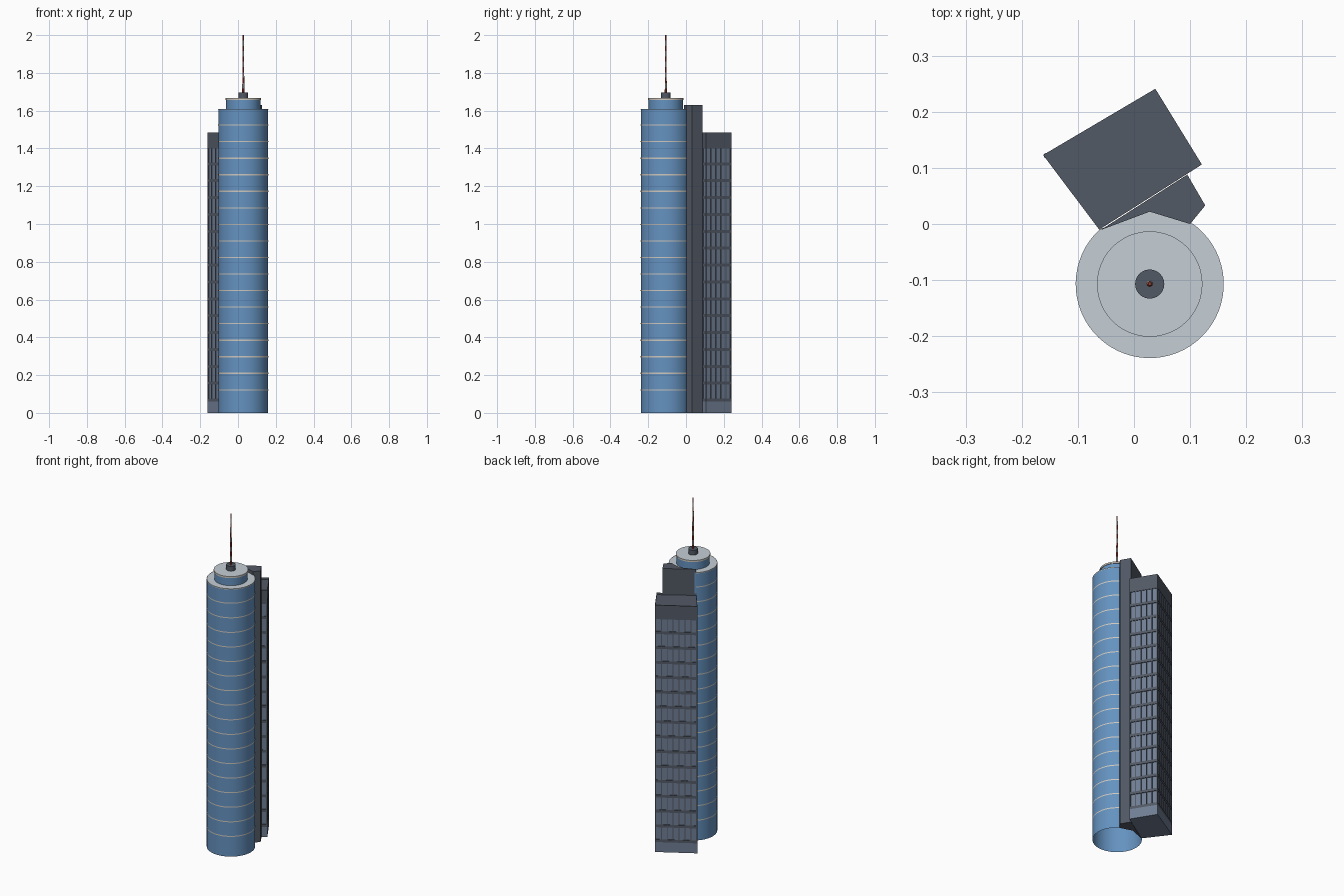
import bpy, bmesh, math
from mathutils import Vector

if "Cube" in bpy.data.objects:
    bpy.data.objects.remove(bpy.data.objects["Cube"])


def material(name, color):
    m = bpy.data.materials.new(name)
    m.use_nodes = True
    m.diffuse_color = (*color, 1)
    m.node_tree.nodes["Principled BSDF"].inputs["Base Color"].default_value = (*color, 1)
    return m


BLUE = material("blue glass", (0.13, 0.29, 0.53))
ROOF = material("pale roof", (0.56, 0.62, 0.67))
TRIM = material("cream trim", (0.62, 0.58, 0.52))
SLATE = material("dark slate", (0.085, 0.1, 0.13))
PANE = material("grey blue pane", (0.16, 0.205, 0.29))
RED = material("mast red", (0.35, 0.05, 0.03))
WHITE = material("mast white", (0.7, 0.7, 0.7))


def finish(name, bm, mats, smooth=False):
    mesh = bpy.data.meshes.new(name)
    bm.to_mesh(mesh)
    bm.free()
    obj = bpy.data.objects.new(name, mesh)
    bpy.context.collection.objects.link(obj)
    for m in mats:
        mesh.materials.append(m)
    if smooth:
        bpy.ops.object.select_all(action='DESELECT')
        obj.select_set(True)
        bpy.context.view_layer.objects.active = obj
        bpy.ops.object.shade_smooth_by_angle(angle=math.radians(25))
    return obj


def prism(bm, points, z0, z1, top=True, bottom=True, closed=True, top_slot=0):
    """Extrude a counter-clockwise outline; returns the top face."""
    low = [bm.verts.new((p[0], p[1], z0)) for p in points]
    high = [bm.verts.new((p[0], p[1], z1)) for p in points]
    n = len(points)
    for i in range(n if closed else n - 1):
        j = (i + 1) % n
        bm.faces.new((low[i], low[j], high[j], high[i]))
    if bottom:
        bm.faces.new(low[::-1])
    if top:
        face = bm.faces.new(high)
        face.material_index = top_slot
        return face


CX, CY, R = 0.028, -0.107, 0.132


def arc(radius, start=0, end=360, steps=48):
    angles = [math.radians(start + (end - start) * i / steps) for i in range(steps + 1)]
    return [(CX + radius * math.cos(a), CY + radius * math.sin(a)) for a in angles]


def circle(radius, steps=48):
    return arc(radius, steps=steps)[:-1]


# Round tower: curved front, blunt two-sided back, open underneath
START, END, TOP = 132, 416, 1.61
bm = bmesh.new()
prism(bm, arc(R, START, END) + [(CX, CY + R - 0.002)], 0, TOP, bottom=False, top_slot=1)
finish("round_tower", bm, [BLUE, ROOF], True)

# Floor bands around the curved glass
bm = bmesh.new()
for i in range(17):
    z = 0.122 + i * 0.0876
    prism(bm, arc(R + 0.0008, START, END), z - 0.003, z + 0.003, False, False, False)
prism(bm, arc(R + 0.0008, START, END), TOP - 0.005, TOP, False, False, False)
finish("floor_bands", bm, [TRIM], True)

# Upper drum with overhanging rim
bm = bmesh.new()
prism(bm, circle(0.091), TOP, 1.656, bottom=False)
finish("upper_drum", bm, [BLUE], True)
bm = bmesh.new()
prism(bm, circle(0.094), 1.656, 1.666, top_slot=1)
finish("drum_rim", bm, [TRIM, ROOF], True)

# Mast base
bm = bmesh.new()
prism(bm, circle(0.026, 24), 1.666, 1.695)
finish("mast_base", bm, [SLATE], True)

# Striped tapering mast
bm = bmesh.new()
STRIPES, SIDES = 11, 10
rings = []
for k in range(STRIPES + 1):
    t = k / STRIPES
    rings.append([bm.verts.new((x, y, 1.69 + 0.31 * t))
                  for x, y in circle(0.006 - 0.003 * t, SIDES)])
for k in range(STRIPES):
    for i in range(SIDES):
        j = (i + 1) % SIDES
        f = bm.faces.new((rings[k][i], rings[k][j], rings[k + 1][j], rings[k + 1][i]))
        f.material_index = k % 2
bm.faces.new(rings[-1])
finish("mast", bm, [RED, WHITE], True)

# Service core linking the two towers
bm = bmesh.new()
prism(bm, [(-0.06, -0.011), (CX, 0.022), (0.1, 0.0), (0.127, 0.033), (0.095, 0.088)], 0, 1.63)
finish("service_core", bm, [SLATE])

# Rectangular tower outline
CORNERS = [Vector(p) for p in ((-0.062, -0.01), (0.121, 0.106), (0.038, 0.241), (-0.162, 0.123))]
MIDDLE = sum(CORNERS, Vector((0, 0))) / 4
BASE, GLASS_TOP, TOWER_TOP, ROWS = 0.06, 1.4, 1.485, 15
DEPTH = 0.003

# Plinth and glass body
bm = bmesh.new()
prism(bm, CORNERS, 0, BASE)
prism(bm, [MIDDLE + (p - MIDDLE) * 0.965 for p in CORNERS], BASE, GLASS_TOP)
finish("square_tower_glass", bm, [PANE])

# Floor beams
bm = bmesh.new()
step = (GLASS_TOP - BASE) / ROWS
for r in range(ROWS):
    z = BASE + r * step
    prism(bm, CORNERS, z, z + 0.016)
finish("floor_beams", bm, [SLATE])

# Upright mullions on every side
bm = bmesh.new()
for s, cols in enumerate((7, 5, 7, 5)):
    a, b = CORNERS[s], CORNERS[(s + 1) % 4]
    along = (b - a).normalized()
    inward = Vector((-along.y, along.x))
    for c in range(cols + 1):
        half = 0.0025
        mid = a + along * (half + ((b - a).length - 2 * half) * c / cols) + inward * 0.0005
        p, q = mid - along * half, mid + along * half
        prism(bm, [p, q, q + inward * 2 * DEPTH, p + inward * 2 * DEPTH], BASE, GLASS_TOP)
finish("mullions", bm, [SLATE])

# Solid crown with a sunken roof
bm = bmesh.new()
roof = prism(bm, CORNERS, GLASS_TOP, TOWER_TOP)
bmesh.ops.inset_region(bm, faces=[roof], thickness=0.004)
inner = bmesh.ops.extrude_face_region(bm, geom=[roof])["geom"]
bmesh.ops.translate(bm, verts=[v for v in inner if isinstance(v, bmesh.types.BMVert)], vec=(0, 0, -0.012))
bmesh.ops.delete(bm, geom=[roof] if roof.is_valid else [], context='FACES_ONLY')
finish("tower_crown", bm, [SLATE])
